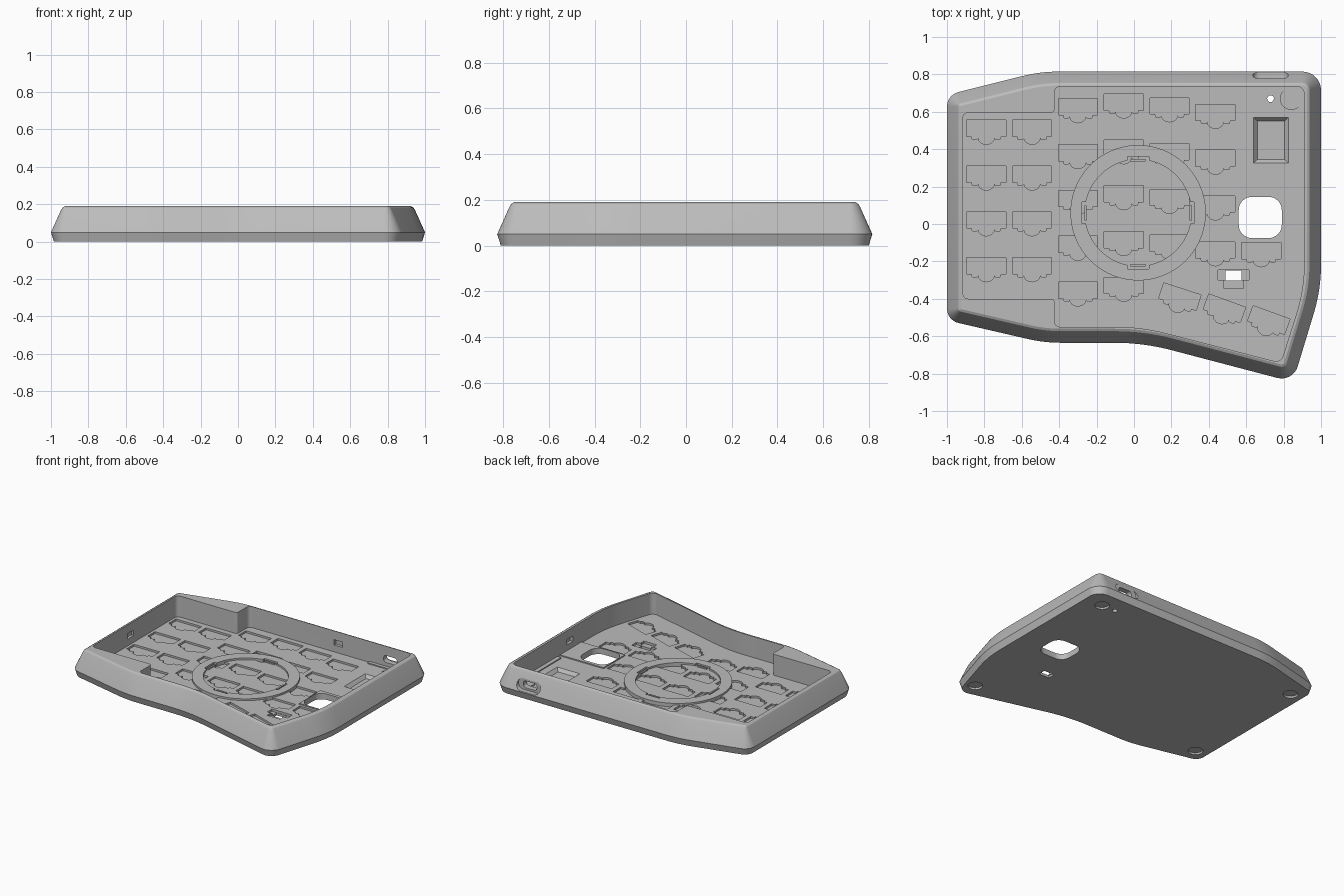
import bpy, bmesh, math
from mathutils import Vector, Matrix

cube = bpy.data.objects.get("Cube")
if cube:
    bpy.data.objects.remove(cube, do_unlink=True)

FLOOR, TOP = 0.035, 0.19

grey = bpy.data.materials.new("plain_grey")
grey.use_nodes = True
grey.diffuse_color = (0.5, 0.5, 0.5, 1)
grey.node_tree.nodes["Principled BSDF"].inputs["Base Color"].default_value = (0.5, 0.5, 0.5, 1)


def fillet(corners, steps=8):
    """Round each (x, y, radius) corner; returns (point, inward normal) pairs."""
    out = []
    for i, (x, y, r) in enumerate(corners):
        p = Vector((x, y))
        a = (Vector(corners[i - 1][:2]) - p).normalized()
        b = (Vector(corners[(i + 1) % len(corners)][:2]) - p).normalized()
        half = a.angle(b) / 2
        centre = p + (a + b).normalized() * (r / math.sin(half))
        start = p + a * (r / math.tan(half)) - centre
        end = p + b * (r / math.tan(half)) - centre
        # Corners run clockwise, so a right turn is convex
        convex = a.x * b.y - a.y * b.x > 0
        first = math.atan2(start.y, start.x)
        sweep = math.remainder(math.atan2(end.y, end.x) - first, math.tau)
        for k in range(steps + 1):
            t = first + sweep * k / steps
            d = Vector((math.cos(t), math.sin(t)))
            out.append((centre + d * r, -d if convex else d))
    return out


def loft(bm, rings):
    """Skin stacked rings of 3D points and cap both ends."""
    rows = [[bm.verts.new(p) for p in ring] for ring in rings]
    for low, high in zip(rows, rows[1:]):
        for i in range(len(low)):
            j = (i + 1) % len(low)
            bm.faces.new((low[i], low[j], high[j], high[i]))
    bm.faces.new(rows[0])
    bm.faces.new(rows[-1])


def finish(bm, name):
    bmesh.ops.recalc_face_normals(bm, faces=bm.faces)
    mesh = bpy.data.meshes.new(name)
    bm.to_mesh(mesh)
    bm.free()
    mesh.materials.append(grey)
    ob = bpy.data.objects.new(name, mesh)
    bpy.context.collection.objects.link(ob)
    return ob


def prisms(name, shapes, z0, z1):
    bm = bmesh.new()
    for pts in shapes:
        loft(bm, [[(x, y, z) for x, y in pts] for z in (z0, z1)])
    return finish(bm, name)


def rect(x0, x1, y0, y1):
    return [(x0, y0), (x0, y1), (x1, y1), (x1, y0)]


def rounded(x0, x1, y0, y1, r):
    return [tuple(p) for p, n in fillet([(x, y, r) for x, y in rect(x0, x1, y0, y1)])]


def disc(x, y, r, n=32):
    return [(x + r * math.cos(math.tau * k / n), y + r * math.sin(math.tau * k / n)) for k in range(n)]


def combine(target, tool, operation="DIFFERENCE"):
    """Apply a boolean and drop the tool."""
    mod = target.modifiers.new("cut", "BOOLEAN")
    mod.operation, mod.solver, mod.object = operation, "EXACT", tool
    bpy.context.view_layer.update()
    deps = bpy.context.evaluated_depsgraph_get()
    mesh = bpy.data.meshes.new_from_object(target.evaluated_get(deps))
    target.modifiers.clear()
    target.data = mesh
    bpy.data.objects.remove(tool, do_unlink=True)


# Outer body: bevelled sides flaring to a low widest line
outline = fillet([(-1, .69, .08), (-.5, .815, .8), (1, .815, .1), (1, -.35, .9),
                  (.85, -.845, .09), (.05, -.635, 1.2), (-.48, -.635, .8), (-1, -.515, .08)])
bm = bmesh.new()
loft(bm, [[(*(p + n * inset), z) for p, n in outline]
          for z, inset in ((0, .016), (.05, 0), (.168, .053), (.183, .062), (TOP, .075))])
case = finish(bm, "case_body")

# Open cavity with stepped left end
cavity = fillet([(-.915, .595, .03), (-.425, .595, .02), (-.425, .735, .03), (.91, .735, .04),
                 (.91, -.35, .9), (.785, -.742, .04), (.04, -.55, 1.1), (-.425, -.55, .03),
                 (-.425, -.4, .02), (-.915, -.4, .03)])
combine(case, prisms("cavity", [[tuple(p) for p, n in cavity]], FLOOR, 0.4))

# Raised ledges beside the right and back walls, and around the big opening
combine(case, prisms("wall_ledge", [[(.56, .71), (.56, .75), (.92, .75), (.92, .2), (.88, .2), (.88, .71)]],
                     .02, .043), "UNION")
combine(case, prisms("opening_surround", [rect(.555, .92, -.08, .17)], .02, .043), "UNION")
combine(case, prisms("foot_boss", [disc(.84, .67, .06)], .02, .047), "UNION")

# Switch socket pockets: a bar with a toothed, round-bellied lower edge
belly = [(.043 * math.cos(t), -.05 - .034 * math.sin(t)) for t in [math.pi * k / 8 for k in range(9)]]
socket = ([(-.105, .045), (.105, .045), (.105, -.042), (.078, -.042), (.074, -.058), (.05, -.058)]
          + belly + [(-.05, -.058), (-.074, -.058), (-.078, -.042), (-.105, -.042)])
columns = [(-.79, .51, 4), (-.545, .51, 4), (-.3, .625, 5), (-.055, .65, 5), (.19, .63, 4), (.435, .595, 4)]
places = [(x, top - .245 * row, 0) for x, top, count in columns for row in range(count)]
places += [(.68, -.145, 0), (.245, -.39, -18), (.483, -.452, -20), (.72, -.515, -20)]
shapes = []
for x, y, turn in places:
    rot = Matrix.Rotation(math.radians(turn), 2)
    shapes.append([tuple(rot @ Vector(p) + Vector((x, y))) for p in socket])
combine(case, prisms("socket_pockets", shapes, .021, .1))

# Sloped battery tray
bm = bmesh.new()
loft(bm, [[(x, y, z) for x, y in rect(.64 + d, .825 - d, .325 + d, .57 - d)]
          for z, d in ((.012, .02), (FLOOR, 0), (.08, 0))])
combine(case, finish(bm, "tray"))

# Through openings: large rounded one, reset hole, connector slot in its recess
combine(case, prisms("large_opening", [rounded(.56, .79, -.075, .145, .07)], -.1, .3))
combine(case, prisms("slot_recess", [rect(.45, .615, -.30, -.245), rect(.48, .585, -.345, -.301)], .018, .1))
combine(case, prisms("through_holes", [rect(.49, .575, -.302, -.248), disc(.73, .67, .018, 20)], -.1, .3))

# Foot recesses underneath
feet = [(.84, .67), (.8, -.7), (-.89, -.42), (-.89, .57)]
combine(case, prisms("foot_recesses", [disc(x, y, .05) for x, y in feet], -.05, .014))

# Port in the back wall: shallow outer recess, then a smaller through hole
for name, x0, x1, z0, z1, r, y0, y1 in (("port_recess", .635, .825, .055, .135, .039, .777, .9),
                                        ("port_hole", .675, .785, .07, .12, .02, .6, .9)):
    bm = bmesh.new()
    loft(bm, [[(x, y, z) for x, z in rounded(x0, x1, z0, z1, r)] for y in (y0, y1)])
    combine(case, finish(bm, name))

# Snap notches inside the walls
notches = [rect(-.935, -.9, .02, .09), rect(.27, .34, .72, .757), rect(.9, .932, .02, .09)]
combine(case, prisms("snap_notches", notches, .085, .125))

# Raised mounting ring with four clip slots
CX, CY = .022, .06
ring = prisms("mounting_ring", [disc(CX, CY, .362, 96)], .015, .048)
combine(ring, prisms("ring_bore", [disc(CX, CY, .285, 96)], -.1, .2))
slots, clips = [], []
for k in range(4):
    rot = Matrix.Rotation(k * math.pi / 2, 2)
    place = lambda pts: [tuple(rot @ Vector(p) + Vector((CX, CY))) for p in pts]
    slots.append(place(rect(.262, .3, -.057, .057)))
    clips.append(place(rect(.275, .287, -.04, .04)))
combine(ring, prisms("clip_slots", slots, .018, .2))
clip_bars = prisms("ring_clips", clips, .015, .044)

# Smooth the rounded sides, keep the edges crisp
for ob in (case, ring, clip_bars):
    bpy.ops.object.select_all(action="DESELECT")
    ob.select_set(True)
    bpy.context.view_layer.objects.active = ob
    bpy.ops.object.shade_smooth_by_angle(angle=math.radians(22))
